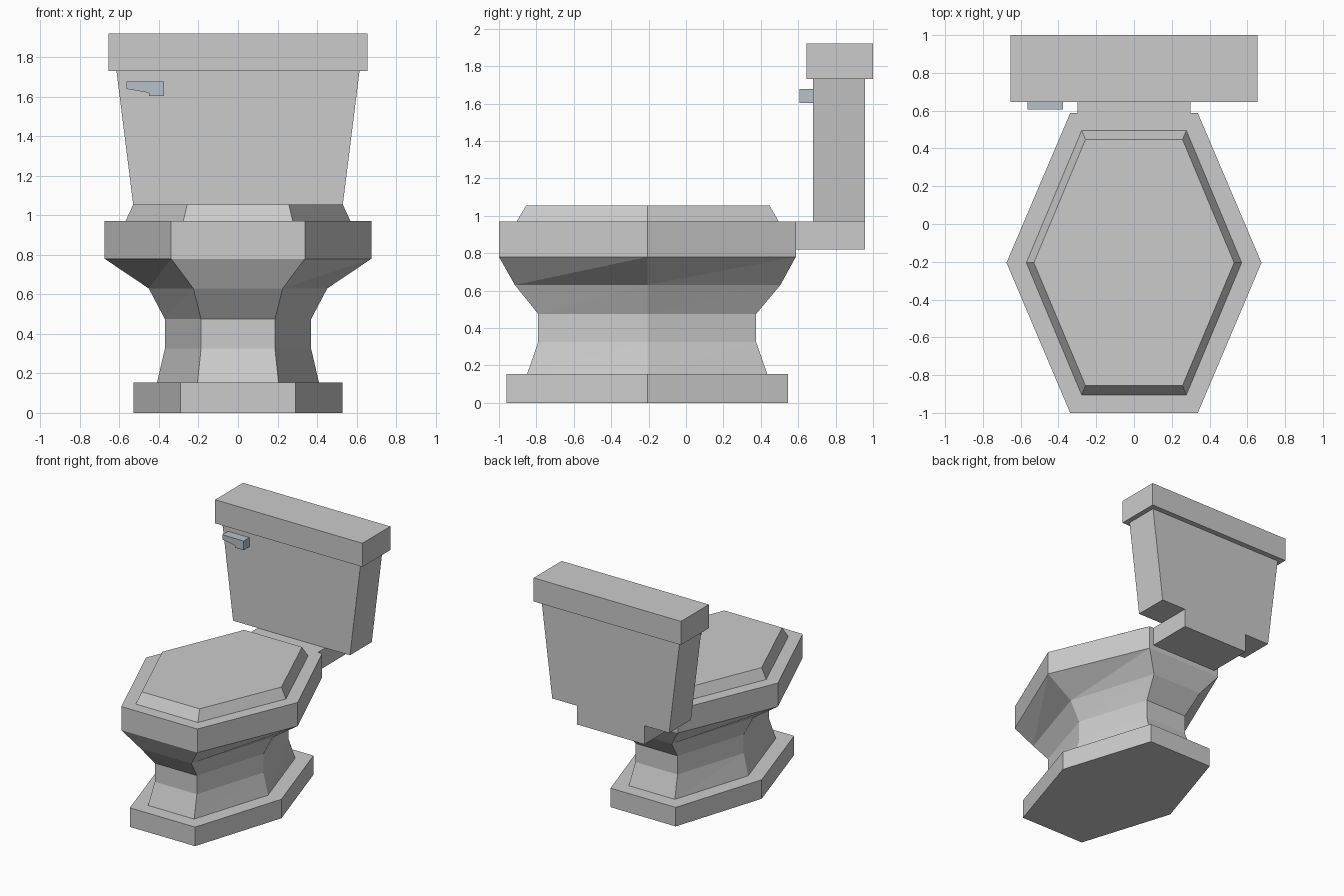
import bpy, bmesh

if "Cube" in bpy.data.objects:
    bpy.data.objects.remove(bpy.data.objects["Cube"])

MID_Y = -0.205  # widest line of the hexagonal bowl


def finish(bm, name):
    bmesh.ops.recalc_face_normals(bm, faces=bm.faces)
    mesh = bpy.data.meshes.new(name)
    bm.to_mesh(mesh)
    bm.free()
    obj = bpy.data.objects.new(name, mesh)
    bpy.context.collection.objects.link(obj)
    return obj


def hex_loft(name, rings):
    """Stack long hexagons given as (z, half width, corner x, front y, back y)."""
    bm = bmesh.new()
    loops = []
    for z, w, c, front, back in rings:
        pts = [(c, front), (w, MID_Y), (c, back), (-c, back), (-w, MID_Y), (-c, front)]
        loops.append([bm.verts.new((x, y, z)) for x, y in pts])
    bm.faces.new(loops[0][::-1])
    bm.faces.new(loops[-1])
    for low, up in zip(loops, loops[1:]):
        for i in range(6):
            j = (i + 1) % 6
            bm.faces.new((low[i], low[j], up[j]))
            bm.faces.new((low[i], up[j], up[i]))
    # merge the triangles again where the walls are flat
    bmesh.ops.dissolve_limit(bm, angle_limit=0.01, verts=bm.verts, edges=bm.edges)
    return finish(bm, name)


def prism(name, profile, y0, y1):
    """Extrude an x-z outline from y0 to y1."""
    bm = bmesh.new()
    face = bm.faces.new([bm.verts.new((x, y0, z)) for x, z in profile])
    ext = bmesh.ops.extrude_face_region(bm, geom=[face])
    moved = [v for v in ext["geom"] if isinstance(v, bmesh.types.BMVert)]
    bmesh.ops.translate(bm, verts=moved, vec=(0, y1 - y0, 0))
    return finish(bm, name)


def tapered(name, w0, w1, z0, z1, y0, y1):
    return prism(name, [(-w0, z0), (w0, z0), (w1, z1), (-w1, z1)], y0, y1)


# Foot, bowl with pedestal, and closed lid
hex_loft("foot", [(0, 0.53, 0.29, -0.96, 0.545), (0.153, 0.53, 0.29, -0.96, 0.545)])
hex_loft("bowl", [
    (0.153, 0.41, 0.205, -0.85, 0.435),
    (0.325, 0.37, 0.187, -0.79, 0.375),
    (0.475, 0.37, 0.187, -0.79, 0.375),
    (0.63, 0.452, 0.226, -0.915, 0.505),
    (0.78, 0.675, 0.338, -1.0, 0.587),
    (0.97, 0.675, 0.338, -1.0, 0.587),
])
hex_loft("seat_lid", [(0.97, 0.57, 0.277, -0.905, 0.495), (1.055, 0.53, 0.257, -0.855, 0.447)])

# Shelf joining bowl to tank, tank and tank cover
tapered("tank_shelf", 0.3, 0.3, 0.82, 0.97, 0.585, 0.957)
tapered("tank", 0.52, 0.615, 0.97, 1.73, 0.68, 0.957)
tapered("tank_cover", 0.655, 0.655, 1.73, 1.92, 0.645, 1.0)

# Flush handle
handle = prism("flush_handle", [
    (-0.565, 1.677), (-0.565, 1.64), (-0.45, 1.62),
    (-0.45, 1.603), (-0.375, 1.603), (-0.375, 1.677)], 0.607, 0.68)
metal = bpy.data.materials.new("handle_metal")
metal.diffuse_color = (0.48, 0.53, 0.58, 1)
metal.use_nodes = True
metal.node_tree.nodes["Principled BSDF"].inputs["Base Color"].default_value = metal.diffuse_color
handle.data.materials.append(metal)
